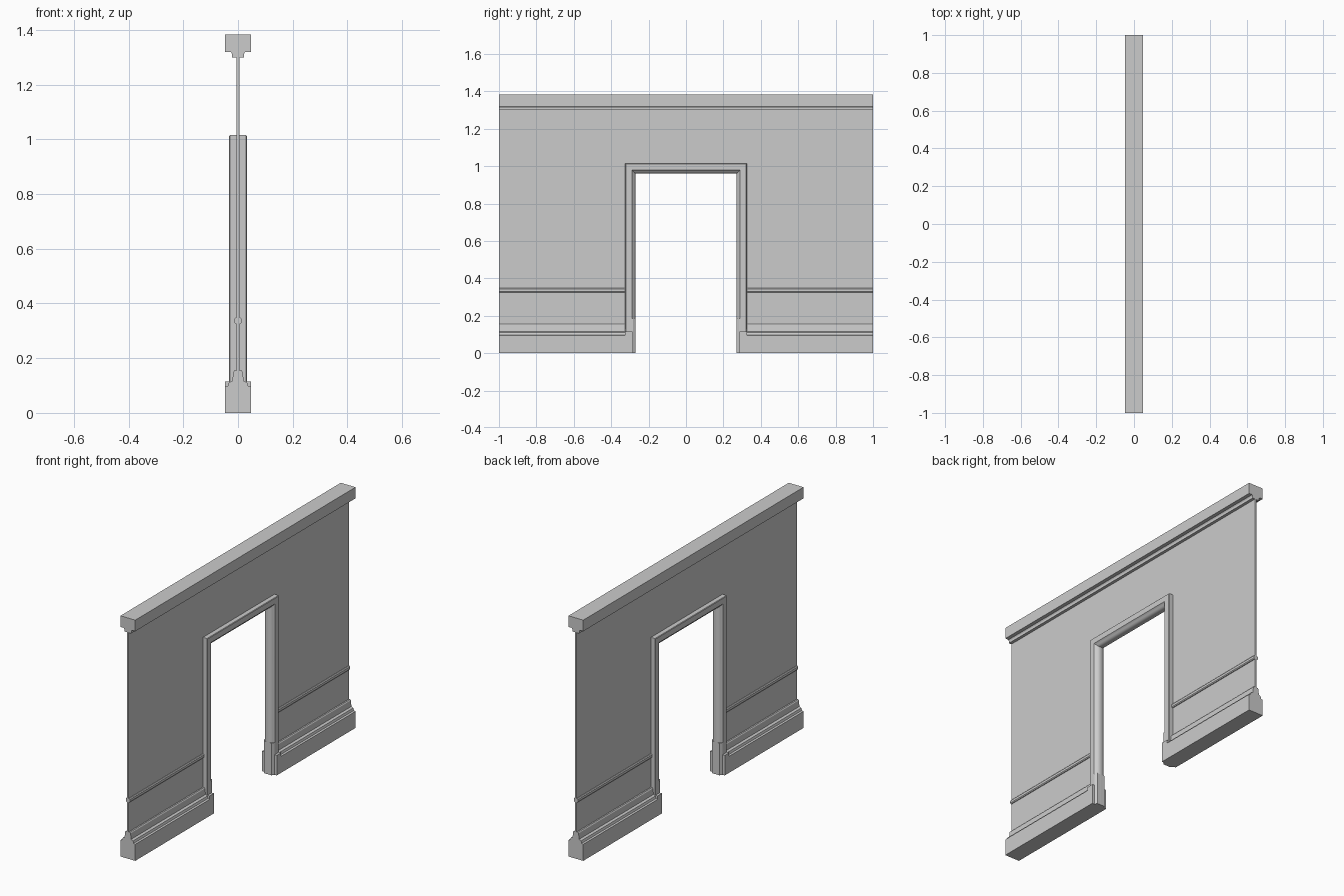
import bpy, bmesh, math

if "Cube" in bpy.data.objects:
    bpy.data.objects.remove(bpy.data.objects["Cube"])

H = 1.383            # total height
OUT, INN = 0.325, 0.27   # outer and inner edge of the door casing
RISE = 0.69          # door head height above its half width


def loft(name, rings, smooth=False):
    """Skin closed rings of points and cap both ends."""
    bm = bmesh.new()
    vs = [[bm.verts.new(p) for p in r] for r in rings]
    n = len(vs[0])
    for a, b in zip(vs, vs[1:]):
        for i in range(n):
            j = (i + 1) % n
            bm.faces.new((a[i], a[j], b[j], b[i]))
    bm.faces.new(vs[0])
    bm.faces.new(vs[-1][::-1])
    bmesh.ops.recalc_face_normals(bm, faces=bm.faces)
    me = bpy.data.meshes.new(name)
    bm.to_mesh(me)
    bm.free()
    ob = bpy.data.objects.new(name, me)
    bpy.context.collection.objects.link(ob)
    if smooth:
        bpy.ops.object.select_all(action='DESELECT')
        ob.select_set(True)
        bpy.context.view_layer.objects.active = ob
        bpy.ops.object.shade_smooth_by_angle(angle=math.radians(35))
    return ob


def mirrored(half):
    """Close a half profile by mirroring it over x = 0."""
    return half + [(-x, v) for x, v in reversed(half)]


def moulding(name, half, y0, y1):
    prof = mirrored(half)
    return loft(name, [[(x, y, z) for x, z in prof] for y in (y0, y1)])


def upright(name, half, s, z1):
    """Plan profile (x, y) extruded up from the floor."""
    prof = mirrored(half)
    return loft(name, [[(x, s * y, z) for x, y in prof] for z in (0, z1)])


# wall panel with the doorway
d = 0.30
outline = [(-1, 0), (-d, 0), (-d, d + RISE), (d, d + RISE), (d, 0),
           (1, 0), (1, 1.34), (-1, 1.34)]
loft("wall_panel", [[(x, y, z) for y, z in outline] for x in (-0.005, 0.005)])

# cornice
moulding("cornice", [(0.022, 1.30), (0.022, 1.312), (0.026, 1.319),
                     (0.047, 1.319), (0.047, H)], -1, 1)

# door casing, mitred at the upper corners
casing = mirrored([(0.030, OUT), (0.033, OUT - 0.003), (0.033, 0.290),
                   (0.029, 0.287), (0.024, 0.280), (0.018, 0.274),
                   (0.010, 0.271), (0.003, INN)])
path = [lambda o: (-o, 0), lambda o: (-o, o + RISE),
        lambda o: (o, o + RISE), lambda o: (o, 0)]
loft("door_casing", [[(x, *f(o)) for x, o in casing] for f in path], True)

base = [(0.047, 0), (0.047, 0.095), (0.037, 0.098), (0.033, 0.111),
        (0.021, 0.117), (0.017, 0.150), (0.013, 0.155)]
rail = [(0.009, 0.325), (0.013, 0.330), (0.013, 0.343), (0.009, 0.348)]

# trim on both sides of the doorway
for side, s in (("left", -1), ("right", 1)):
    moulding("baseboard_" + side, base, s * OUT, s)
    moulding("chair_rail_" + side, rail, s * 0.32, s)
    upright("casing_plinth_" + side, [(0.047, OUT), (0.047, 0.285)], s, 0.115)
    upright("jamb_plinth_" + side,
            [(0.033, 0.30), (0.033, 0.284), (0.024, INN)], s, 0.185)
